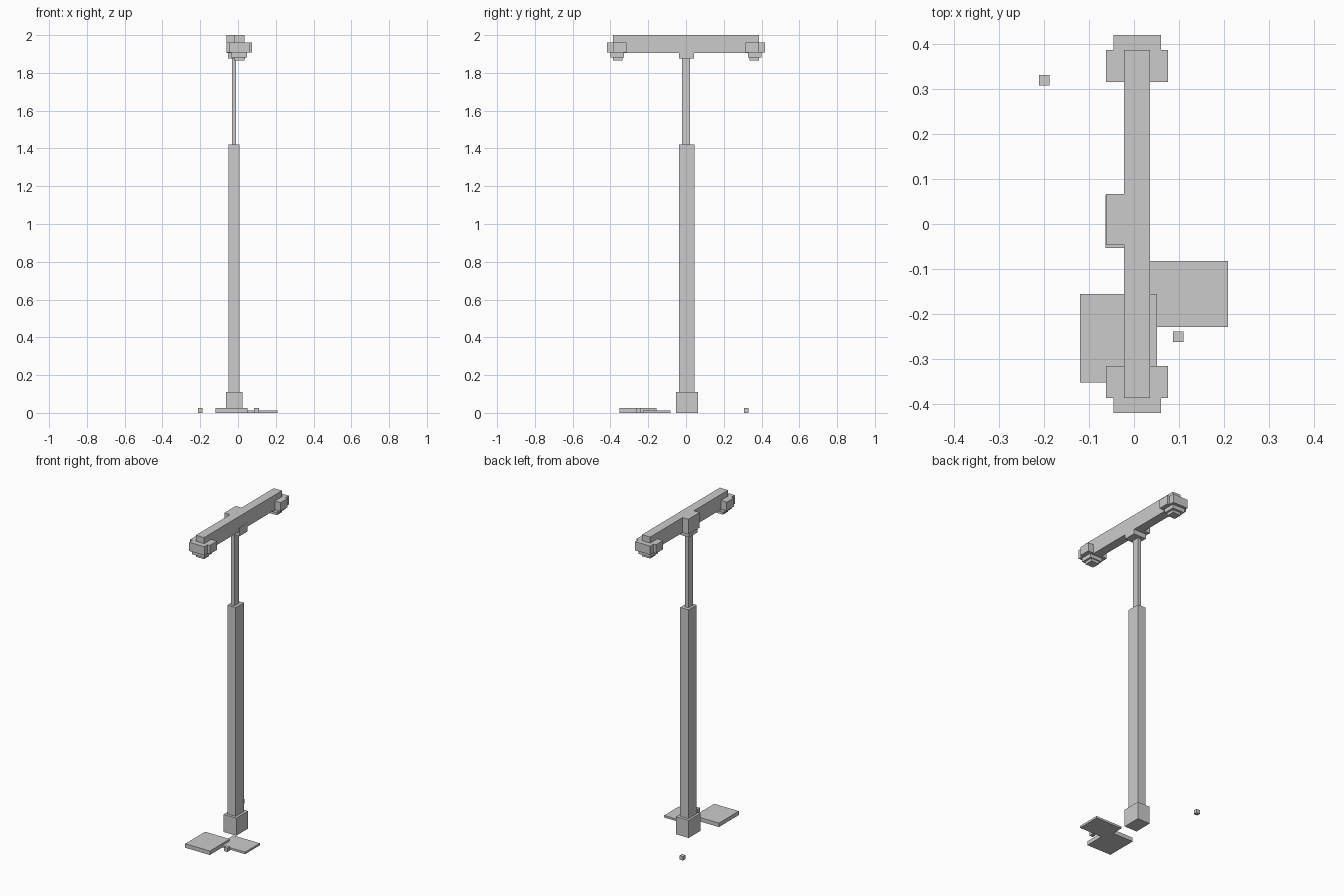
import bpy
import bmesh


def box(name, x0, x1, y0, y1, z0, z1):
    """Axis-aligned box given by its extents."""
    bm = bmesh.new()
    bmesh.ops.create_cube(bm, size=1)
    for v in bm.verts:
        v.co.x = x1 if v.co.x > 0 else x0
        v.co.y = y1 if v.co.y > 0 else y0
        v.co.z = z1 if v.co.z > 0 else z0
    mesh = bpy.data.meshes.new(name)
    bm.to_mesh(mesh)
    bm.free()
    ob = bpy.data.objects.new(name, mesh)
    bpy.context.collection.objects.link(ob)
    return ob


# Post: base block, thick lower pole, thin upper pole
box("post_base", -0.063, 0.025, -0.053, 0.064, 0, 0.11)
box("lower_pole", -0.049, 0.009, -0.036, 0.045, 0.11, 1.42)
box("upper_pole", -0.033, -0.010, -0.020, 0.022, 1.42, 1.88)

# Cross beam with its rear bracket and the collar under it
box("cross_beam", -0.022, 0.035, -0.386, 0.386, 1.905, 2.0)
box("beam_bracket", -0.062, -0.022, -0.047, 0.066, 1.905, 2.0)
box("pole_collar", -0.052, 0.036, -0.038, 0.043, 1.875, 1.93)

# Lamp at each end of the beam: cross-shaped head and two stepped tiers below
tiers = [
    ("lamp_head_wide", -0.062, 0.075, 0.315, 0.386, 1.907, 1.962),
    ("lamp_head_end", -0.045, 0.060, 0.315, 0.419, 1.907, 1.962),
    ("lamp_rim", -0.037, 0.048, 0.328, 0.401, 1.882, 1.907),
    ("lamp_lens", -0.022, 0.035, 0.335, 0.387, 1.865, 1.882),
]
for side, label in ((1, "back"), (-1, "front")):
    for name, x0, x1, y0, y1, z0, z1 in tiers:
        ya, yb = sorted((side * y0, side * y1))
        box(f"{name}_{label}", x0, x1, ya, yb, z0, z1)

# Loose litter on the ground: two flat plates and two small cubes
box("ground_plate_large", -0.12, 0.051, -0.352, -0.155, 0, 0.025)
box("ground_plate_small", 0.025, 0.209, -0.228, -0.082, 0, 0.013)
for name, x, y in (("pebble_back", -0.199, 0.319), ("pebble_front", 0.098, -0.25)):
    box(name, x - 0.012, x + 0.012, y - 0.012, y + 0.012, 0, 0.025)
